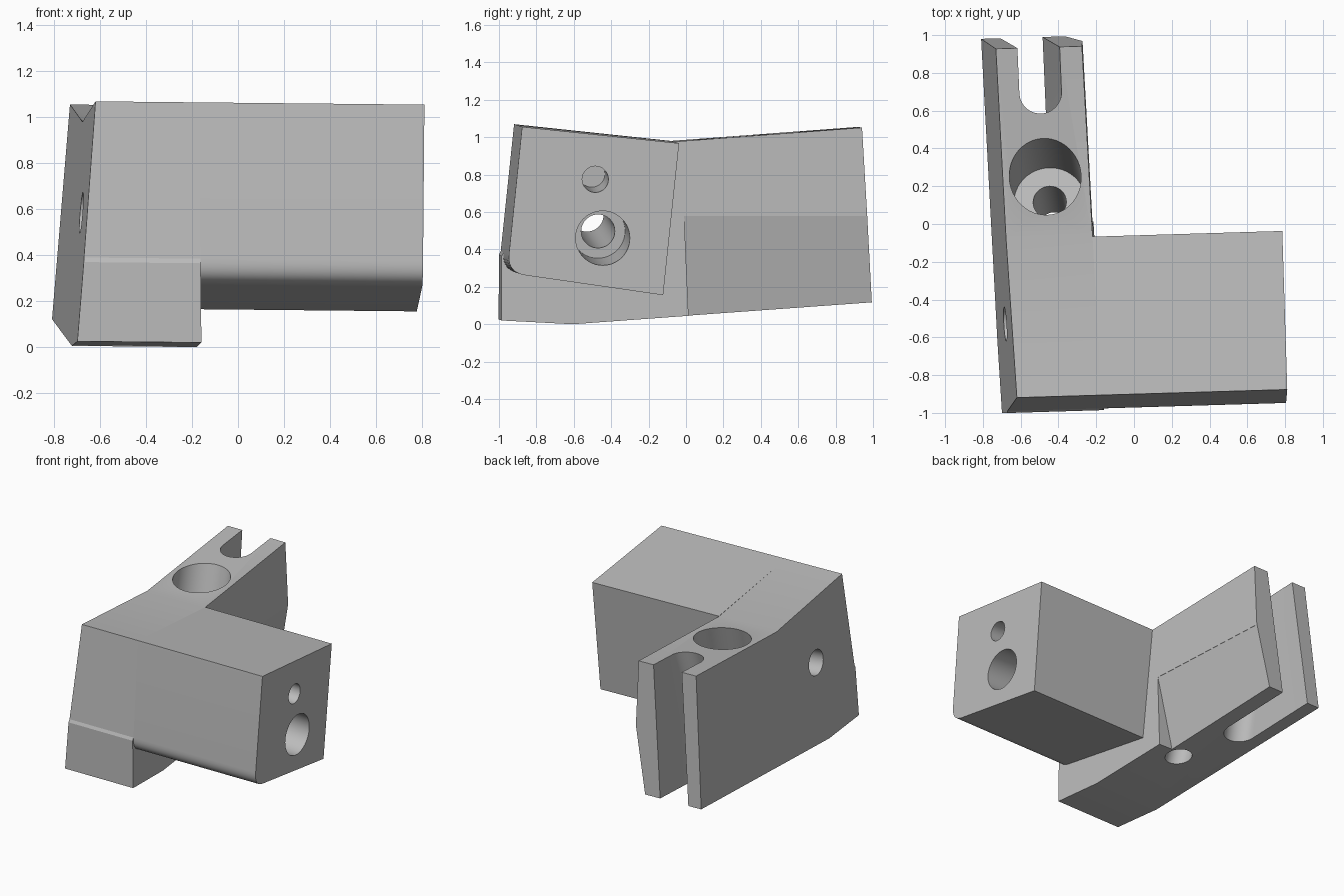
import bpy, bmesh, math
from mathutils import Vector

cube = bpy.data.objects.get("Cube")
if cube:
    bpy.data.objects.remove(cube, do_unlink=True)

grey = bpy.data.materials.new("plain grey")
grey.use_nodes = True
GREY = (0.5, 0.5, 0.5, 1)
grey.diffuse_color = GREY
grey.node_tree.nodes["Principled BSDF"].inputs["Base Color"].default_value = GREY


def solid(name, loop_a, loop_b):
    """Closed solid between two matching loops of points."""
    bm = bmesh.new()
    a = [bm.verts.new(p) for p in loop_a]
    b = [bm.verts.new(p) for p in loop_b]
    n = len(a)
    bm.faces.new(a)
    bm.faces.new(b[::-1])
    for i in range(n):
        j = (i + 1) % n
        bm.faces.new((a[j], a[i], b[i], b[j]))
    bmesh.ops.recalc_face_normals(bm, faces=bm.faces)
    mesh = bpy.data.meshes.new(name)
    bm.to_mesh(mesh)
    bm.free()
    mesh.materials.append(grey)
    obj = bpy.data.objects.new(name, mesh)
    bpy.context.collection.objects.link(obj)
    return obj


def rod(name, start, end, radius, sides=48):
    start, end = Vector(start), Vector(end)
    turn = (end - start).to_track_quat('Z', 'Y')
    ring = [turn @ Vector((radius * math.cos(t), radius * math.sin(t), 0))
            for t in (2 * math.pi * i / sides for i in range(sides))]
    return solid(name, [start + p for p in ring], [end + p for p in ring])


def cut(target, cutter, remove=True):
    mod = target.modifiers.new("cut", 'BOOLEAN')
    mod.operation = 'DIFFERENCE'
    mod.solver = 'EXACT'
    mod.object = cutter
    bpy.context.view_layer.objects.active = target
    bpy.ops.object.modifier_apply(modifier=mod.name)
    if remove:
        bpy.data.objects.remove(cutter, do_unlink=True)


def along(a, b, t):
    return Vector(a).lerp(Vector(b), t)


# Tilted side planes, x as a function of (y, z)
def plate_left(y, z):
    return -0.62 - 0.0595 * (y + 0.92) + 0.08 * (z - 1.07)


def plate_right(y, z):
    return -0.224 - 0.055 * y - 0.01 * (z - 1)


def block_end(y, z):
    return 0.81 - 0.03 * (y + 0.88) + 0.012 * (z - 1.055)


def place(profile, side):
    points = []
    for y, z in profile:
        x = side(y, z)
        points.append((x, y + 0.03 * (x + 0.65), z - 0.01 * (x + 0.65)))
    return points


# Long slanted plate with a shallow V in its top edge
plate_profile = [(-0.92, 1.07), (-0.08, 0.98), (0.93, 1.055), (0.985, 0.12),
                 (-0.62, 0.005), (-1.0, 0.025), (-1.0, 0.37), (-0.99, 0.39)]
plate = solid("slotted_plate", place(plate_profile, plate_left),
              place(plate_profile, plate_right))

# Side block with a rounded lower front edge
p0, corner, p1 = Vector((-0.99, 0.39)), Vector((-1.0, 0.29)), Vector((-0.90, 0.276))
fillet = [p0 * (1 - t) ** 2 + corner * 2 * t * (1 - t) + p1 * t * t
          for t in (i / 10 for i in range(11))]
block_profile = [(-0.165, 0.17), (-0.08, 0.982), (-0.92, 1.07)] + [tuple(p) for p in fillet]
block = solid("side_block", place(block_profile, plate_right),
              place(block_profile, block_end))

# Undercut on the lower inner side of the plate
def undercut(y):
    x = plate_right(y, 0.58)
    return [(x, y - 0.02, 0.58), (x + 0.1, y - 0.02, 0.58),
            (x + 0.1, y + 0.01, -0.1), (x - 0.133, y + 0.01, -0.1)]


cut(plate, solid("undercut", undercut(0.01), undercut(1.3)))

# Open slot at the back, leaning forward as it goes down
def slot_outline(x, y, z, r=0.112):
    arc = [(x + r * math.cos(t), y + r * math.sin(t), z)
           for t in (math.pi * (1 + i / 24) for i in range(25))]
    return arc + [(x + r - 0.05, y + 1, z), (x - r - 0.05, y + 1, z)]


slot_top, slot_low = (-0.495, 0.70, 1.04), (-0.572, 0.44, 0.08)
slot = [slot_outline(*along(slot_top, slot_low, t)) for t in (-0.3, 1.3)]
cut(plate, solid("slot", *slot))

# Counterbored slanted hole down through the plate
top, bottom = (-0.47, 0.25, 1.0), (-0.42, -0.03, 0.05)
cut(plate, rod("wide_bore", along(top, bottom, -0.3), along(top, bottom, 0.48), 0.19))
cut(plate, rod("narrow_bore", along(top, bottom, 0.3), along(top, bottom, 1.3), 0.088))

# Counterbored hole lengthwise through block and plate
right, left = (0.795, -0.445, 0.46), (-0.68, -0.53, 0.585)
long_bore = rod("long_bore", along(right, left, 0.2), along(right, left, 1.2), 0.09)
cut(block, long_bore, remove=False)
cut(plate, long_bore)
cut(block, rod("end_bore", along(right, left, -0.1), along(right, left, 0.3), 0.145))

# Small blind hole in the block end
shift = Vector((0, -0.04, 0.315))
cut(block, rod("blind_bore", along(right, left, -0.1) + shift,
               along(right, left, 0.22) + shift, 0.07))

# Smooth the curved walls, keep the edges sharp
for obj in (plate, block):
    bpy.ops.object.select_all(action='DESELECT')
    obj.select_set(True)
    bpy.context.view_layer.objects.active = obj
    bpy.ops.object.shade_smooth_by_angle(angle=math.radians(20))
